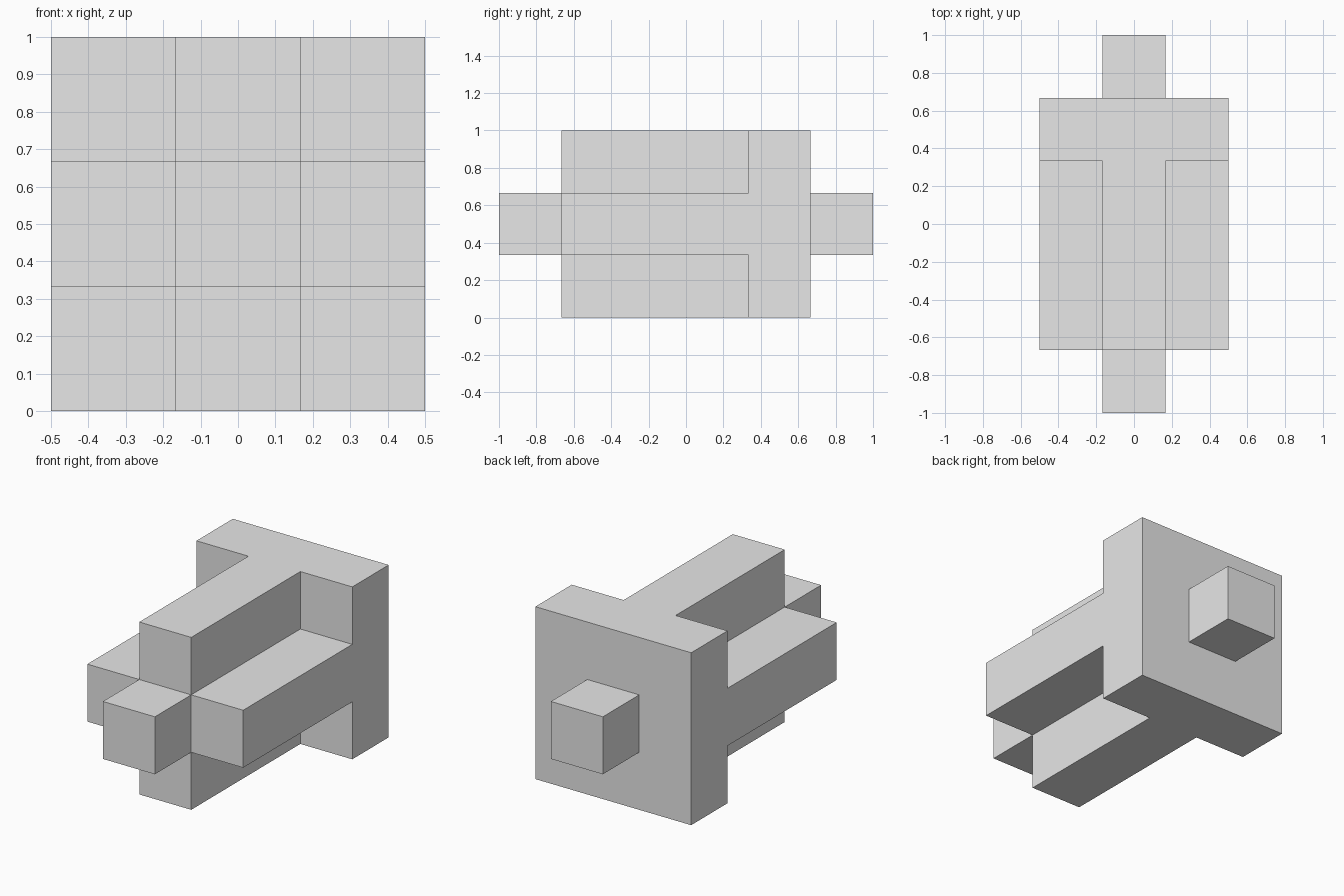
import bpy
import bmesh
from mathutils import Vector

cube = bpy.data.objects.get("Cube")
if cube:
    bpy.data.objects.remove(cube, do_unlink=True)

U = 1 / 3      # width of one block unit
H = U / 2      # half a unit
MID = 0.5      # height of the centre line

grey = bpy.data.materials.new("light_grey")
grey.use_nodes = True
colour = (0.8, 0.8, 0.8, 1)
grey.diffuse_color = colour
grey.node_tree.nodes["Principled BSDF"].inputs["Base Color"].default_value = colour


def extrude_profile(name, profile, y_front, y_back):
    """Sweep an (x, z) outline, centred on the middle line, along y."""
    bm = bmesh.new()
    face = bm.faces.new([bm.verts.new((x, y_front, MID + z)) for x, z in profile])
    swept = bmesh.ops.extrude_face_region(bm, geom=[face], use_keep_orig=True)
    moved = [v for v in swept["geom"] if isinstance(v, bmesh.types.BMVert)]
    bmesh.ops.translate(bm, verts=moved, vec=Vector((0, y_back - y_front, 0)))
    bmesh.ops.recalc_face_normals(bm, faces=bm.faces)
    mesh = bpy.data.meshes.new(name)
    bm.to_mesh(mesh)
    bm.free()
    mesh.materials.append(grey)
    obj = bpy.data.objects.new(name, mesh)
    bpy.context.collection.objects.link(obj)
    return obj


def square(half):
    return [(-half, -half), (half, -half), (half, half), (-half, half)]


# Plus-shaped outline: one arm's three corners turned through four quarters
cross = []
arm = [(H, -H), (MID, -H), (MID, H)]
for _ in range(4):
    cross += arm
    arm = [(-z, x) for x, z in arm]

# Square plate at the back, plus-shaped beam running forward from it
extrude_profile("back_plate", square(MID), U, 2 * U)
extrude_profile("cross_beam", cross, -2 * U, U)

# Square pegs on both ends
extrude_profile("front_peg", square(H), -3 * U, -2 * U)
extrude_profile("back_peg", square(H), 2 * U, 3 * U)
